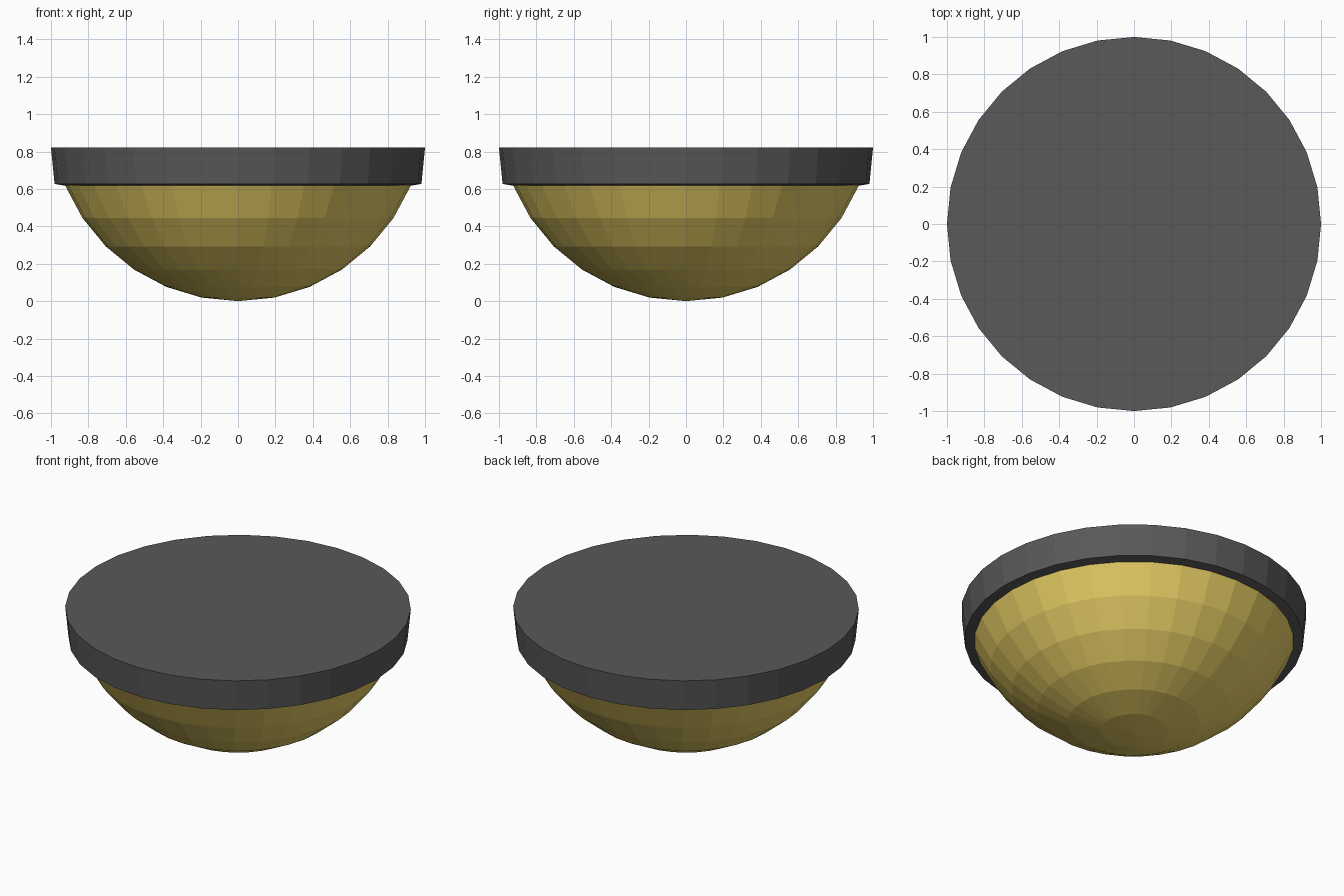
import bpy, bmesh
from math import sin, cos, pi

if "Cube" in bpy.data.objects:
    bpy.data.objects.remove(bpy.data.objects["Cube"])

SEGS = 32


def material(name, rgb):
    m = bpy.data.materials.new(name)
    m.diffuse_color = (*rgb, 1)
    m.use_nodes = True
    m.node_tree.nodes["Principled BSDF"].inputs["Base Color"].default_value = m.diffuse_color
    return m


def lathe(name, profile, mat, pole=None, cap=False):
    """Revolve (radius, z) points, with an optional bottom pole and flat top cap."""
    bm = bmesh.new()
    rings = [[bm.verts.new((r * cos(2 * pi * i / SEGS), r * sin(2 * pi * i / SEGS), z))
              for i in range(SEGS)] for r, z in profile]
    for lo, hi in zip(rings, rings[1:]):
        for i in range(SEGS):
            j = (i + 1) % SEGS
            bm.faces.new((lo[i], lo[j], hi[j], hi[i]))
    if pole is not None:
        tip = bm.verts.new((0, 0, pole))
        for i in range(SEGS):
            bm.faces.new((tip, rings[0][(i + 1) % SEGS], rings[0][i]))
    if cap:
        bm.faces.new(rings[-1])
    me = bpy.data.meshes.new(name)
    bm.to_mesh(me)
    bm.free()
    me.materials.append(mat)
    ob = bpy.data.objects.new(name, me)
    bpy.context.collection.objects.link(ob)
    return ob


# Rounded bowl: lower rings of a unit sphere
step = pi / 16
bowl = [(sin(k * step), 1 - cos(k * step)) for k in range(1, 7)]
lathe("bowl", bowl, material("yellow", (0.8, 0.62, 0.13)), pole=0)

# Dark rim band with a narrow underside lip and flat lid
rim = [bowl[-1], (sin(7 * step), 0.627), (1.0, 0.822)]
lathe("rim_and_lid", rim, material("dark", (0.1, 0.1, 0.1)), cap=True)
